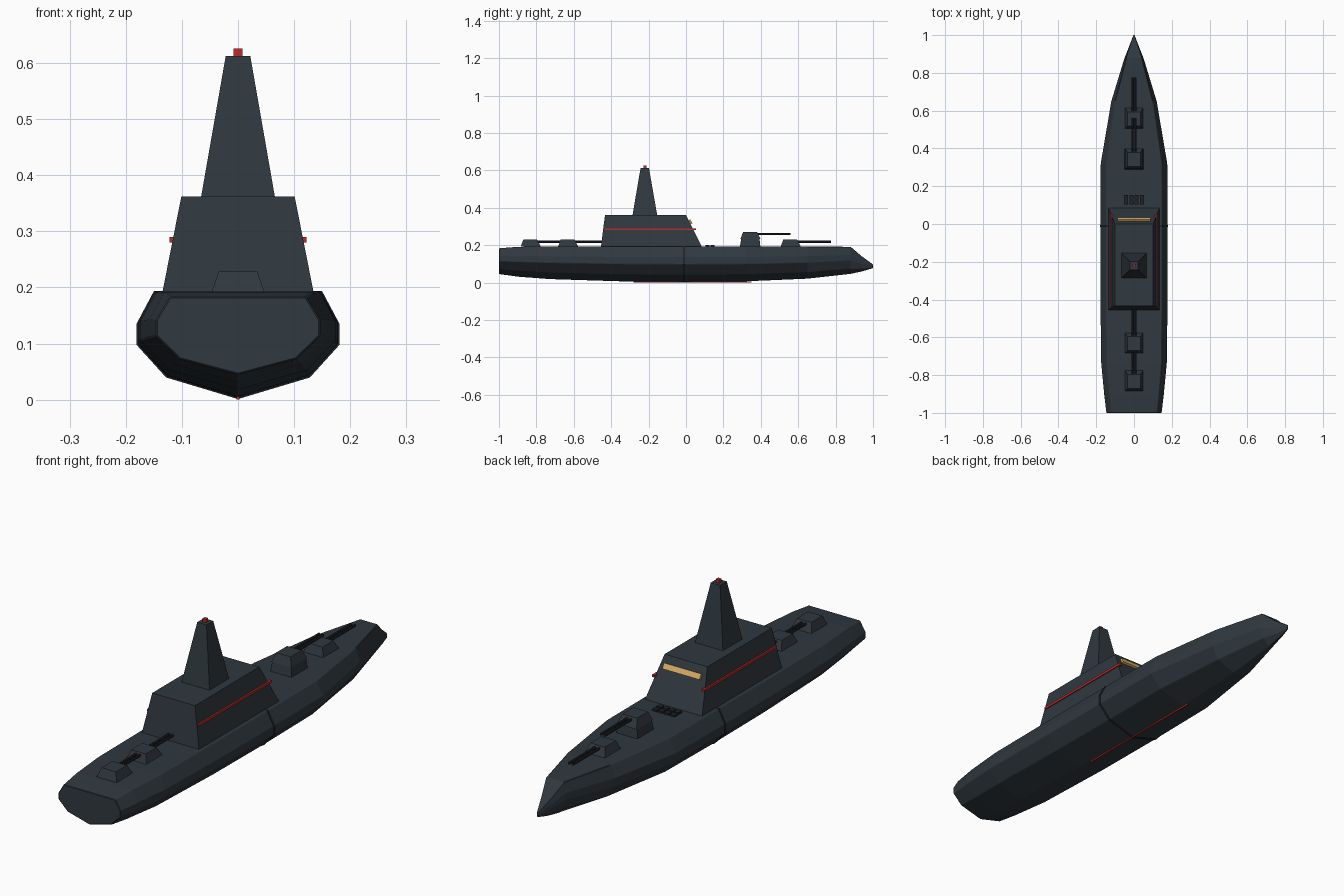
import bpy, bmesh, math
from mathutils import Matrix, Vector

cube = bpy.data.objects.get("Cube")
if cube:
    bpy.data.objects.remove(cube, do_unlink=True)


def material(name, rgb):
    m = bpy.data.materials.new(name)
    m.use_nodes = True
    m.diffuse_color = (*rgb, 1)
    m.node_tree.nodes["Principled BSDF"].inputs["Base Color"].default_value = (*rgb, 1)
    return m


SLATE = material("dark slate", (0.029, 0.040, 0.050))
GUNMETAL = material("gunmetal", (0.014, 0.018, 0.022))
RED = material("signal red", (0.50, 0.025, 0.025))
AMBER = material("amber glass", (0.72, 0.45, 0.14))


def finish(name, bm, mat):
    bmesh.ops.recalc_face_normals(bm, faces=bm.faces)
    mesh = bpy.data.meshes.new(name)
    bm.to_mesh(mesh)
    bm.free()
    mesh.materials.append(mat)
    ob = bpy.data.objects.new(name, mesh)
    bpy.context.scene.collection.objects.link(ob)
    return ob


def loft(name, rings, mat):
    """Skin a list of equal closed rings and cap both ends."""
    bm = bmesh.new()
    rows = [[bm.verts.new(p) for p in ring] for ring in rings]
    n = len(rows[0])
    for a, b in zip(rows, rows[1:]):
        for i in range(n):
            bm.faces.new((a[i], a[(i + 1) % n], b[(i + 1) % n], b[i]))
    bm.faces.new(rows[0])
    bm.faces.new(rows[-1])
    return finish(name, bm, mat)


def frustum(name, base, top, mat=SLATE):
    """Tapered block; base and top are (half width, back y, front y, z)."""
    return loft(name, [[(-w, a, z), (w, a, z), (w, b, z), (-w, b, z)]
                       for w, a, b, z in (base, top)], mat)


def box(name, centre, size, mat, turn=Matrix()):
    bm = bmesh.new()
    bmesh.ops.create_cube(bm, size=1, matrix=Matrix.Translation(centre) @ turn
                          @ Matrix.Diagonal((*size, 1)))
    return finish(name, bm, mat)


# Hull: one knuckled section scaled along the length
HALF = [(0, 0), (0.71, 0.2), (1, 0.5), (1, 0.7), (0.83, 1)]
SECTION = HALF + [(-x, z) for x, z in reversed(HALF[1:])]


def hull_ring(y, w, keel, deck):
    return [(x * w, y, keel + z * (deck - keel)) for x, z in SECTION]


stations = [(-1, 0.146, 0.045, 0.183), (-0.9, 0.158, 0.031, 0.191),
            (-0.73, 0.174, 0.018, 0.193), (-0.35, 0.178, 0.006, 0.193),
            (0, 0.178, 0.003, 0.193), (0.32, 0.176, 0.006, 0.193),
            (0.65, 0.120, 0.020, 0.193), (0.88, 0.050, 0.045, 0.191),
            (0.94, 0.026, 0.058, 0.140), (1, 0.003, 0.075, 0.097)]
hull = loft("hull", [hull_ring(*s) for s in stations], SLATE)
bevel = hull.modifiers.new("edge bevel", 'BEVEL')
bevel.width = 0.004
bevel.limit_method = 'ANGLE'
bevel.angle_limit = math.radians(30)

loft("hull_seam", [hull_ring(y, 0.1805, 0.001, 0.1935) for y in (-0.016, -0.006)], GUNMETAL)
box("keel_strip", (0, 0.035, 0.003), (0.006, 0.63, 0.006), RED)

# Superstructure, mast and beacon
frustum("superstructure", (0.135, -0.455, 0.085, 0.19), (0.101, -0.433, 0, 0.362))
frustum("mast", (0.066, -0.286, -0.154, 0.36), (0.022, -0.243, -0.198, 0.612))
box("mast_beacon", (0, -0.22, 0.617), (0.016, 0.016, 0.018), RED)

# Side stripes
for side, x in (("left", 1), ("right", -1)):
    box(side + "_stripe", (x * 0.1165, -0.192, 0.285), (0.011, 0.49, 0.010), RED)

# Bridge window follows the sloping front
slope = math.atan2(0.085, 0.172)
normal = Vector((0, math.cos(slope), math.sin(slope)))
box("bridge_window", Vector((0, 0.0195, 0.3225)) + normal * 0.006,
    (0.175, 0.0095, 0.024), AMBER, Matrix.Rotation(slope, 4, 'X'))

# Launch cells, two rows of four
for row in range(2):
    for col in range(4):
        box("launch_cell", ((col - 1.5) * 0.028, 0.114 + row * 0.028, 0.195),
            (0.022, 0.022, 0.012), GUNMETAL)


# Gun turrets with twin barrels, all pointing to the bow
def turret(name, y, z, reach):
    frustum(name, (0.047, y - 0.054, y + 0.054, z), (0.034, y - 0.040, y + 0.034, z + 0.037))
    for x in (-0.009, 0.009):
        bm = bmesh.new()
        length = reach - y
        bmesh.ops.create_cone(bm, cap_ends=True, segments=8, radius1=0.0055,
                              radius2=0.0055, depth=length,
                              matrix=Matrix.Translation((x, y + length / 2, z + 0.026))
                              @ Matrix.Rotation(math.pi / 2, 4, 'X'))
        finish(name + "_barrel", bm, GUNMETAL)


frustum("turret_pedestal", (0.050, 0.288, 0.398, 0.19), (0.045, 0.295, 0.393, 0.235))
turret("bow_turret", 0.56, 0.192, 0.775)
turret("raised_bow_turret", 0.345, 0.233, 0.56)
turret("stern_turret", -0.83, 0.192, -0.61)
turret("aft_turret", -0.63, 0.192, -0.41)
